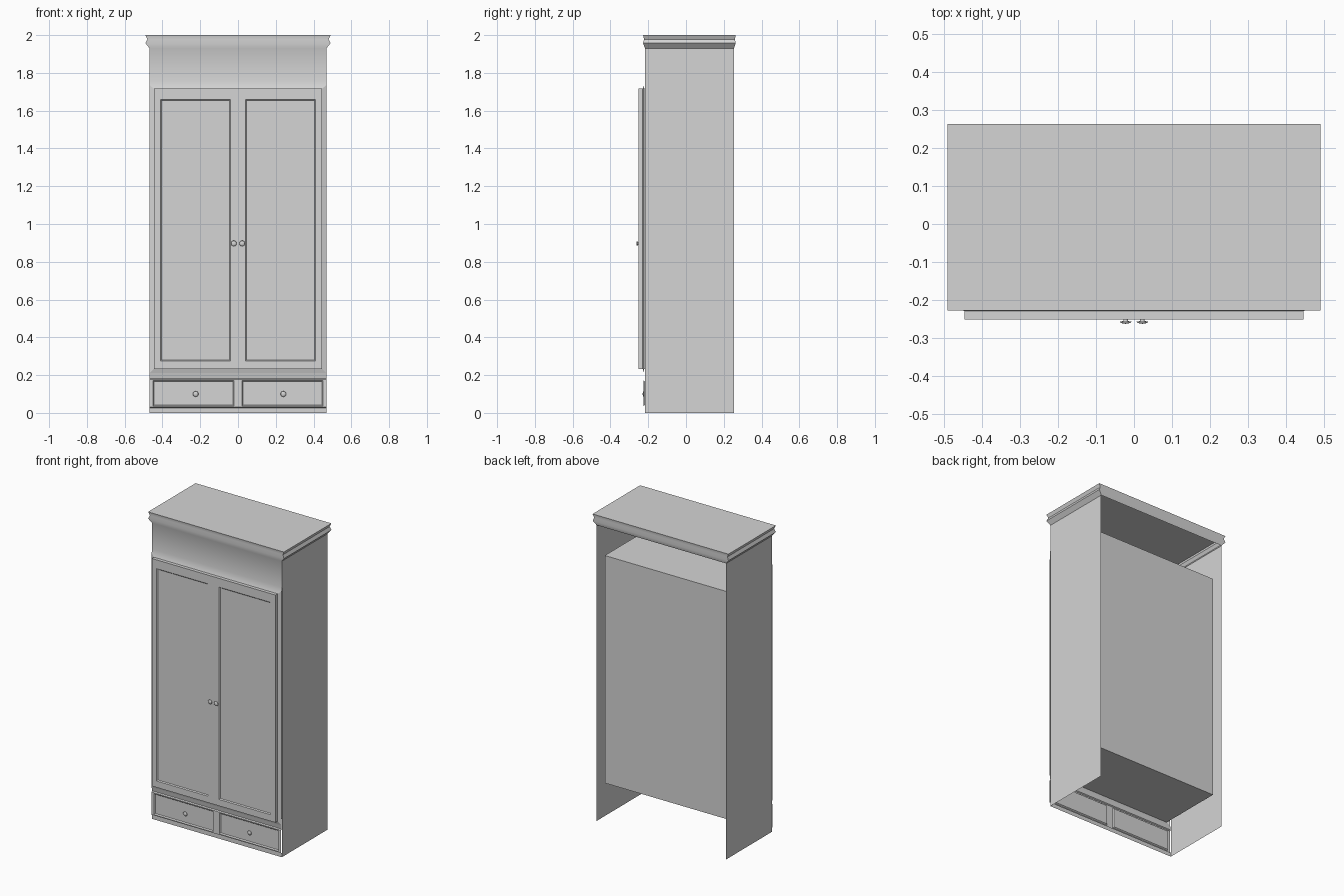
import bpy
import bmesh
import math
from mathutils import Matrix

old = bpy.data.objects.get("Cube")
if old:
    bpy.data.objects.remove(old, do_unlink=True)

grey = bpy.data.materials.new("plain_grey")
grey.use_nodes = True
grey.diffuse_color = (0.66, 0.66, 0.66, 1)
grey.node_tree.nodes["Principled BSDF"].inputs["Base Color"].default_value = (0.66, 0.66, 0.66, 1)

HALF, FRONT, BACK = 0.468, -0.217, 0.254      # carcass outline
BODY_X, BODY_LOW, BODY_TOP = 0.446, 0.233, 1.717
BODY_FRONT, BODY_BACK = -0.251, 0.2
COVE_Y, DRAWER_Y, CROWN_Z = -0.229, -0.224, 1.93


def finish(name, bm, smooth=False):
    mesh = bpy.data.meshes.new(name)
    for f in bm.faces:
        f.smooth = smooth
    bm.to_mesh(mesh)
    bm.free()
    mesh.materials.append(grey)
    obj = bpy.data.objects.new(name, mesh)
    bpy.context.collection.objects.link(obj)


def sheet(rows):
    """Sheet through rows of points, listed from top to bottom."""
    bm = bmesh.new()
    grid = [[bm.verts.new(p) for p in row] for row in rows]
    for a, b in zip(grid, grid[1:]):
        for i in range(len(a) - 1):
            bm.faces.new((a[i], b[i], b[i + 1], a[i + 1]))
    return bm


def across(profile):
    """Rows running from right to left for a list of (x, y, z)."""
    return [[(-x, y, z), (x, y, z)] for x, y, z in profile]


def recess_pair(bm, x0, x1, z0, z1, depth):
    """Cut two mirrored panels into the front and sink them with a bevel."""
    cuts = [((x, 0, 0), (1, 0, 0)) for x in (-x1, -x0, x0, x1)]
    cuts += [((0, 0, z), (0, 0, 1)) for z in (z0, z1)]
    for co, no in cuts:
        geom = bm.verts[:] + bm.edges[:] + bm.faces[:]
        bmesh.ops.bisect_plane(bm, geom=geom, plane_co=co, plane_no=no)
    bm.normal_update()
    panels = []
    for f in bm.faces:
        c = f.calc_center_median()
        if f.normal.y < -0.9 and x0 < abs(c.x) < x1 and z0 < c.z < z1:
            panels.append(f)
    bmesh.ops.inset_individual(bm, faces=panels, thickness=0.008, depth=-depth)


def knob(name, x, y, z, radius):
    """Mushroom knob turned around the y axis."""
    profile = [(0.4, 0), (0.35, 0.004), (1, 0.006), (0.85, 0.009), (0.4, 0.011), (0, 0.0115)]
    bm = bmesh.new()
    verts = [bm.verts.new((x + r * radius, y - d, z)) for r, d in profile]
    edges = [bm.edges.new(pair) for pair in zip(verts, verts[1:])]
    bmesh.ops.spin(bm, geom=verts + edges, cent=(x, y, z), axis=(0, 1, 0),
                   angle=math.tau, steps=16)
    bmesh.ops.remove_doubles(bm, verts=bm.verts, dist=0.0001)
    bmesh.ops.recalc_face_normals(bm, faces=bm.faces)
    finish(name, bm, True)


# Crown moulding: flat top, wavy back and sides, as (z, overhang)
crown = [(2.0, 0.022), (1.978, 0.012), (1.957, 0.022), (CROWN_Z, 0)]
outline = [(z, HALF + o, FRONT - 0.45 * o, BACK + 0.4 * o) for z, o in crown]
z, w, f, b = outline[0]
finish("crown_top", sheet([[(-w, b, z), (w, b, z)], [(-w, f, z), (w, f, z)]]))
finish("crown_back", sheet([[(w, b, z), (-w, b, z)] for z, w, f, b in outline]), True)

# Front fascia flows from the crown down to the cove above the doors
fascia = [(w, f, z) for z, w, f, b in outline]
fascia += [(HALF, FRONT, 1.76), (HALF, FRONT - 0.005, 1.735), (BODY_X, COVE_Y, BODY_TOP)]
finish("front_fascia", sheet(across(fascia)), True)

# Plinth: cove below the doors, raised drawer band with two sunk drawer fronts
plinth = [(BODY_X, COVE_Y, BODY_LOW), (HALF, FRONT - 0.005, 0.21), (HALF, FRONT, 0.183),
          (HALF, DRAWER_Y, 0.178), (HALF, DRAWER_Y, 0.03), (HALF, FRONT, 0.027), (HALF, FRONT, 0)]
bm = sheet(across(plinth))
recess_pair(bm, 0.022, 0.45, 0.036, 0.172, 0.007)
finish("plinth_with_drawers", bm)

# Cabinet body whose front carries the two sunk door panels
bm = bmesh.new()
size = Matrix.Diagonal((2 * BODY_X, BODY_BACK - BODY_FRONT, BODY_TOP - BODY_LOW, 1))
place = Matrix.Translation((0, (BODY_BACK + BODY_FRONT) / 2, (BODY_TOP + BODY_LOW) / 2))
bmesh.ops.create_cube(bm, size=1, matrix=place @ size)
recess_pair(bm, 0.04, 0.411, 0.275, 1.66, 0.006)
finish("cabinet_body_with_doors", bm)

# Thin sides, crown ends, door strips and knobs, mirrored left and right
for side, s in (("left", 1), ("right", -1)):
    ends = [[(s * w, y, z) for y in (f, b)[::s]] for z, w, f, b in outline]
    finish(side + "_crown_end", sheet(ends))
    panel = [[(s * HALF, y, z) for y in (FRONT, BACK)[::s]] for z in (CROWN_Z, 0)]
    finish(side + "_side_panel", sheet(panel))
    strip = [[(s * BODY_X, COVE_Y, zi), (s * HALF, FRONT - 0.005, zo)][::s]
             for zi, zo in ((BODY_TOP, 1.735), (BODY_LOW, 0.21))]
    finish(side + "_door_strip", sheet(strip))
    knob(side + "_door_knob", s * 0.022, BODY_FRONT, 0.897, 0.015)
    knob(side + "_drawer_knob", s * 0.232 + 0.008, DRAWER_Y + 0.006, 0.1, 0.015)
